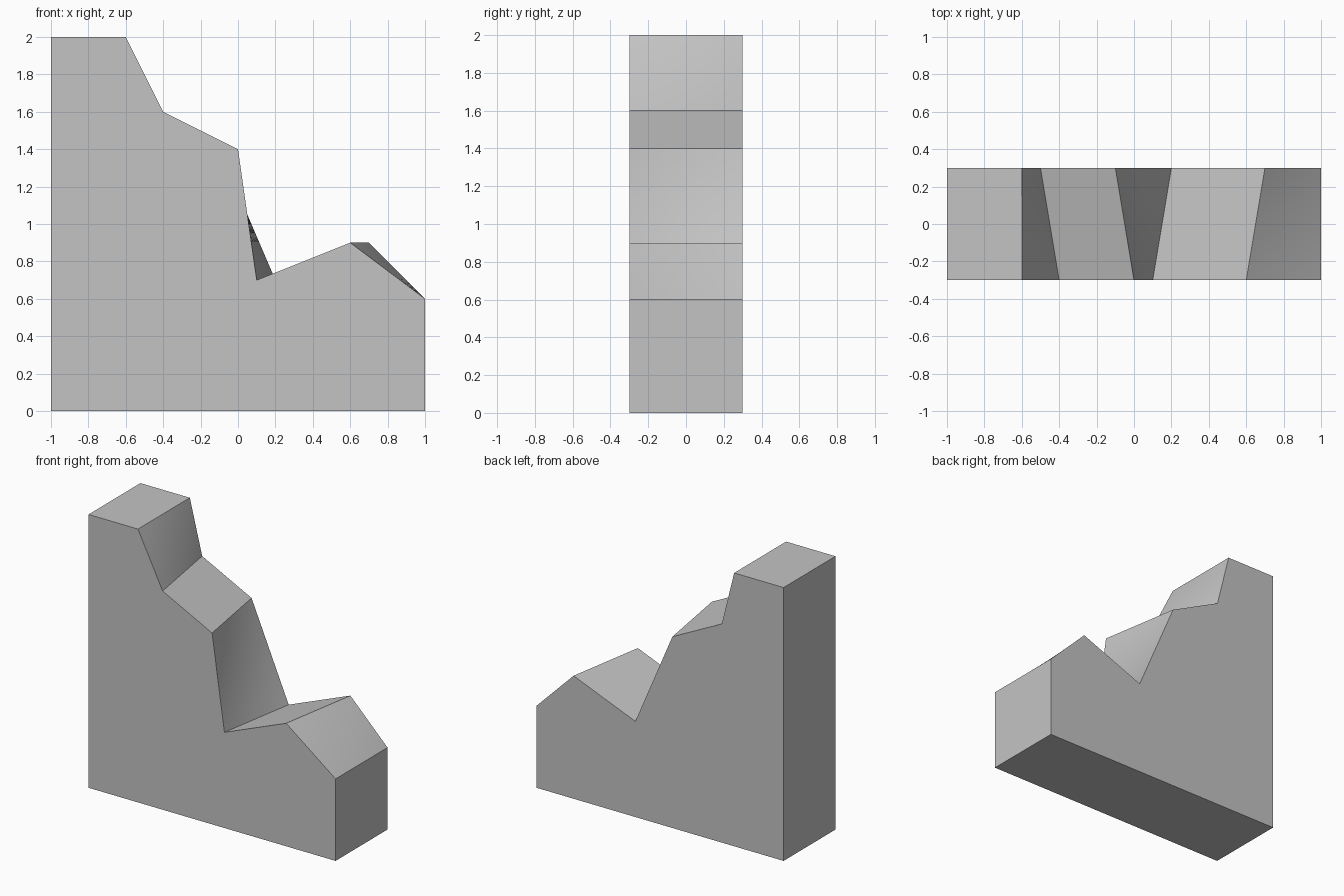
import bpy, bmesh
from mathutils import Vector

if "Cube" in bpy.data.objects:
    bpy.data.objects.remove(bpy.data.objects["Cube"], do_unlink=True)

# One plain material
grey = bpy.data.materials.new("plain_grey")
grey.use_nodes = True
colour = (0.55, 0.55, 0.55, 1)
grey.diffuse_color = colour
grey.node_tree.nodes["Principled BSDF"].inputs["Base Color"].default_value = colour

# Outline (x, z) with the x offset that each corner gains at the back
HALF_DEPTH = 0.3
OUTLINE = [
    (-1, 0, 0), (1, 0, 0), (1, 0.6, 0), (0.6, 0.9, 0.1), (0.1, 0.7, 0.1),
    (0, 1.4, -0.1), (-0.4, 1.6, -0.1), (-0.6, 2, 0), (-1, 2, 0),
]
STEPS = 12

bm = bmesh.new()


def corner(index, t):
    x, z, shift = OUTLINE[index % len(OUTLINE)]
    return Vector((x + shift * t, HALF_DEPTH * (2 * t - 1), z))


# Sides: a ruled patch for each outline edge, finely divided where it twists
for i in range(len(OUTLINE)):
    twisted = OUTLINE[i][2] != OUTLINE[(i + 1) % len(OUTLINE)][2]
    n = STEPS if twisted else 1
    grid = [[bm.verts.new(corner(i, r / STEPS).lerp(corner(i + 1, r / STEPS), c / n))
             for c in range(n + 1)] for r in range(STEPS + 1)]
    for low, high in zip(grid, grid[1:]):
        for c in range(n):
            bm.faces.new((low[c], low[c + 1], high[c + 1], high[c]))
bmesh.ops.remove_doubles(bm, verts=bm.verts, dist=0.0001)

# Front and back caps close the open rims
bmesh.ops.holes_fill(bm, edges=[e for e in bm.edges if e.is_boundary], sides=0)
bmesh.ops.recalc_face_normals(bm, faces=bm.faces)

mesh = bpy.data.meshes.new("stepped_block")
bm.to_mesh(mesh)
bm.free()
mesh.materials.append(grey)
block = bpy.data.objects.new("stepped_block", mesh)
bpy.context.collection.objects.link(block)

# Smooth twisted slopes, keep the corners crisp
bpy.ops.object.select_all(action="DESELECT")
block.select_set(True)
bpy.context.view_layer.objects.active = block
bpy.ops.object.shade_smooth_by_angle(angle=0.25)
